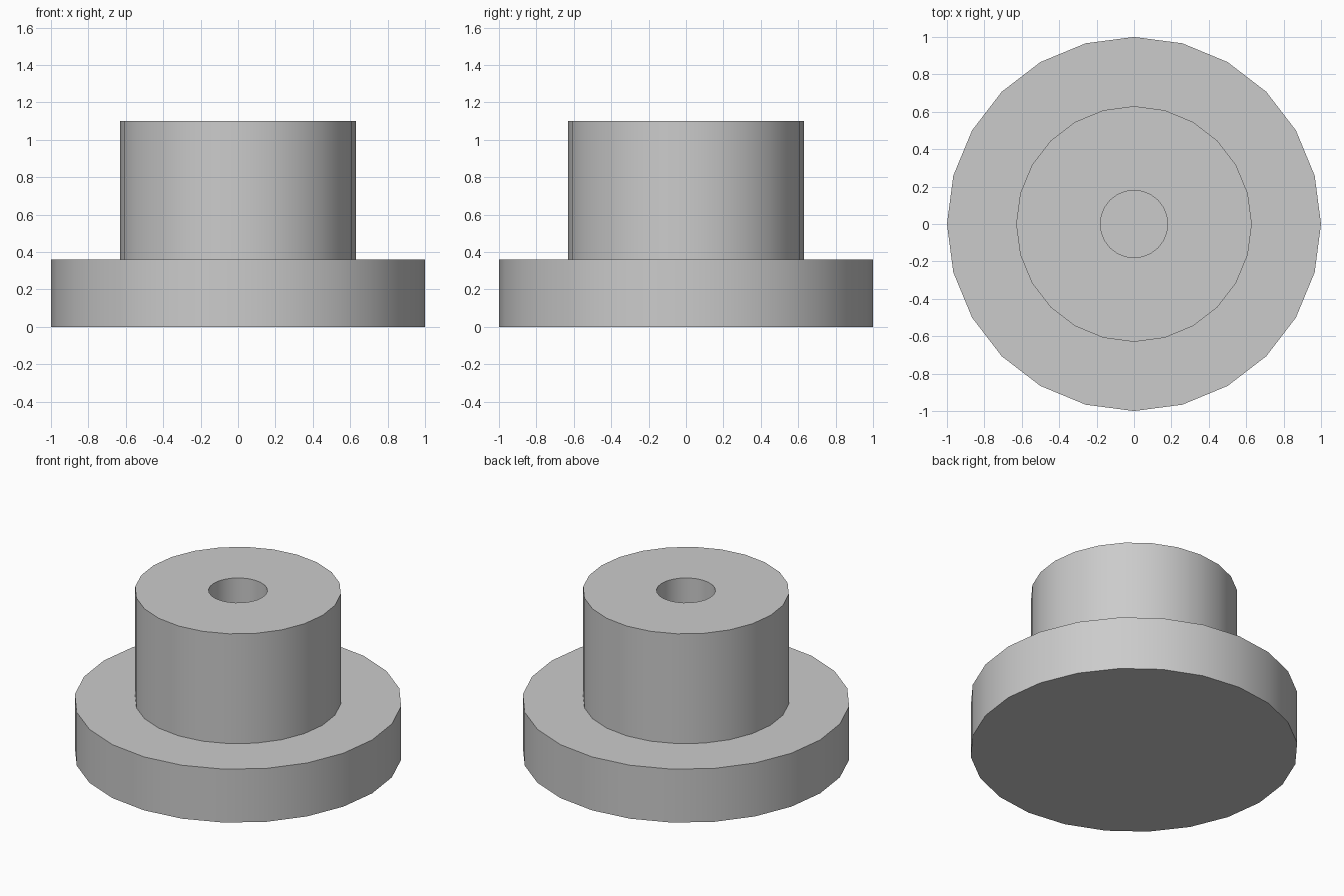
import bpy, bmesh, math

if "Cube" in bpy.data.objects:
    bpy.data.objects.remove(bpy.data.objects["Cube"])

SIDES = 24
BASE_R, BASE_H = 1.0, 0.36
HUB_R, HUB_TOP = 0.63, 1.10
BORE_R, BORE_FLOOR = 0.18, 0.36

grey = bpy.data.materials.new("light_grey")
grey.diffuse_color = (0.6, 0.6, 0.6, 1)
grey.use_nodes = True
grey.node_tree.nodes["Principled BSDF"].inputs["Base Color"].default_value = grey.diffuse_color


def lathe(name, profile):
    """Revolve (radius, z) rings around z and cap both ends with flat discs."""
    bm = bmesh.new()
    rings = []
    for r, z in profile:
        rings.append([bm.verts.new((r * math.cos(2 * math.pi * i / SIDES),
                                    r * math.sin(2 * math.pi * i / SIDES), z))
                      for i in range(SIDES)])
    for a, b in zip(rings, rings[1:]):
        for i in range(SIDES):
            j = (i + 1) % SIDES
            bm.faces.new((a[i], a[j], b[j], b[i]))
    bm.faces.new(rings[0][::-1])
    bm.faces.new(rings[-1])
    bmesh.ops.recalc_face_normals(bm, faces=bm.faces)
    mesh = bpy.data.meshes.new(name)
    bm.to_mesh(mesh)
    bm.free()
    mesh.materials.append(grey)
    obj = bpy.data.objects.new(name, mesh)
    bpy.context.collection.objects.link(obj)
    bpy.ops.object.select_all(action='DESELECT')
    obj.select_set(True)
    bpy.context.view_layer.objects.active = obj
    bpy.ops.object.shade_smooth_by_angle(angle=math.radians(30))
    return obj


# Wide base disc, raised hub and blind bore in one closed profile
lathe("flanged_hub", [
    (BASE_R, 0), (BASE_R, BASE_H),
    (HUB_R, BASE_H), (HUB_R, HUB_TOP),
    (BORE_R, HUB_TOP), (BORE_R, BORE_FLOOR),
])
